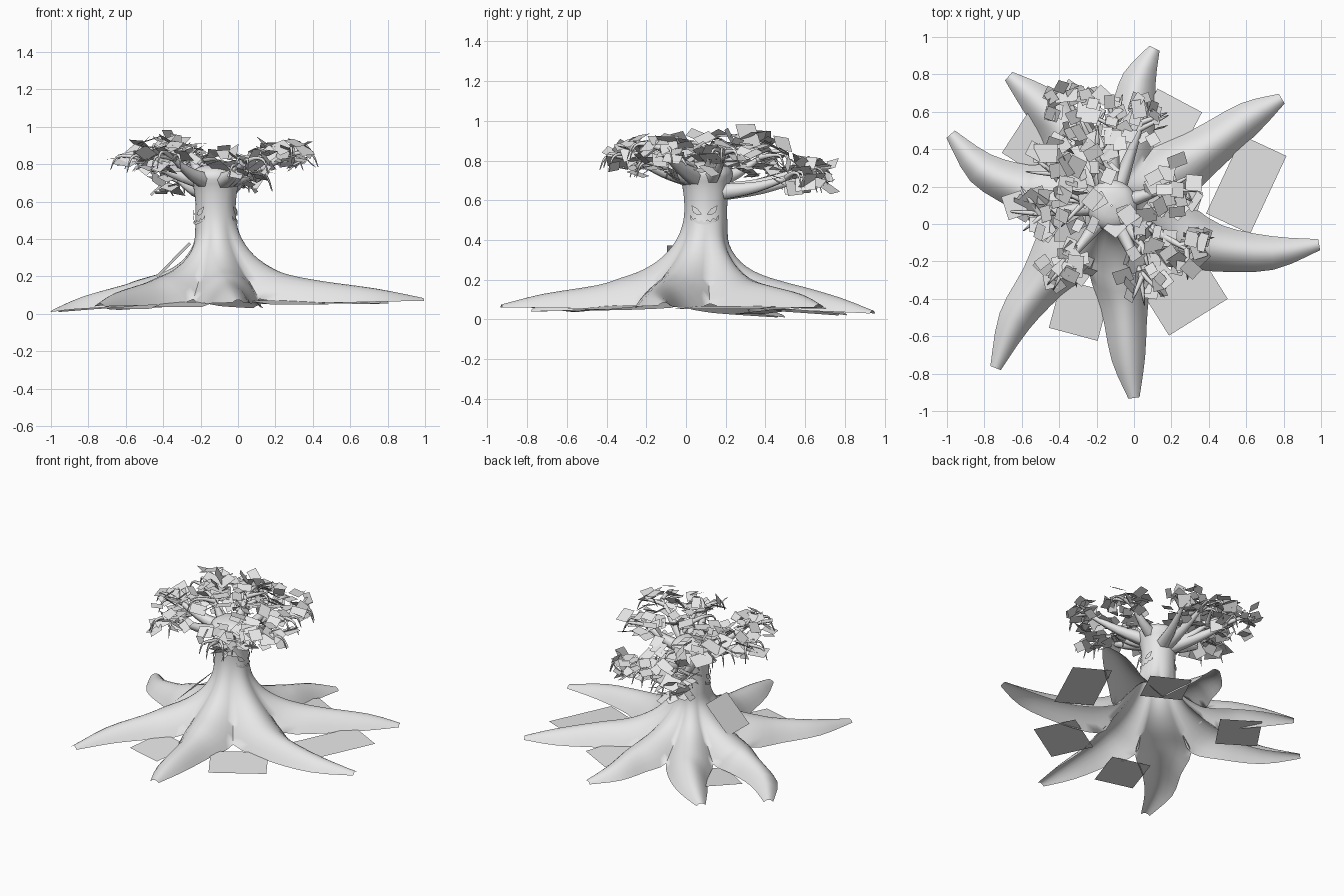
import bpy, bmesh, math, random
from mathutils import Vector, Euler

random.seed(7)
if "Cube" in bpy.data.objects:
    bpy.data.objects.remove(bpy.data.objects["Cube"])

grey = bpy.data.materials.new("pale_grey")
grey.use_nodes = True
grey.diffuse_color = (0.8, 0.8, 0.8, 1)
grey.node_tree.nodes["Principled BSDF"].inputs["Base Color"].default_value = (0.8, 0.8, 0.8, 1)

CENTRE = Vector((-0.12, 0.10, 0))


def add_object(name, data):
    data.materials.append(grey)
    ob = bpy.data.objects.new(name, data)
    bpy.context.collection.objects.link(ob)
    return ob


def from_bmesh(name, bm):
    me = bpy.data.meshes.new(name)
    bm.to_mesh(me)
    bm.free()
    return add_object(name, me)


def polar(angle, r, z):
    return CENTRE + Vector((r * math.cos(angle), r * math.sin(angle), z))


def smooth_path(pts, steps):
    """Catmull-Rom through the points."""
    out = []
    for i in range(len(pts) - 1):
        a, b = pts[max(i - 1, 0)], pts[i]
        c, d = pts[i + 1], pts[min(i + 2, len(pts) - 1)]
        for k in range(steps):
            t = k / steps
            out.append(b + (c - a) * (t / 2) + (a * 2 - b * 5 + c * 4 - d) * (t * t / 2)
                       + (b * 3 - a - c * 3 + d) * (t ** 3 / 2))
    return out + [pts[-1]]


# Trunk and roots: one open shell, lofted sector by sector; the flare is tighter at the back
STEM = [(.003, .80), (.09, .785), (.135, .74), (.118, .67), (.108, .58)]
VALLEY = [(.113, .48), (.14, .39), (.20, .295), (.29, .19), (.39, .08)]
VALLEY_TIGHT = [(.108, .47), (.115, .365), (.165, .27), (.27, .165), (.39, .07)]
RIDGE = [(.115, .49), (.15, .40), (.22, .315), (.32, .25), (.43, .21)]
RIDGE_TIGHT = [(.109, .48), (.118, .375), (.18, .285), (.28, .225), (.43, .18)]


def flare(angle, wide, tight):
    w = min(1, max(0, .5 + .7 * math.cos(angle - math.radians(130))))
    pts = STEM + [Vector(p).lerp(Vector(q), w) for p, q in zip(wide, tight)]
    return [polar(angle, r, z) for r, z in pts]


ROOTS = [  # base angle, outer path, tip height
    (-25, [(.45, -.13), (.74, -.155), (.99, -.11)], .07),
    (31, [(.40, .41), (.62, .57), (.79, .67)], .06),
    (77, [(0, .60), (.03, .78), (.11, .94)], .03),
    (122, [(-.40, .54), (-.53, .67), (-.67, .79)], .02),
    (168, [(-.61, .20), (-.82, .30), (-.98, .48)], .01),
    (227, [(-.49, -.31), (-.64, -.52), (-.74, -.77)], .04),
    (278, [(-.05, -.45), (-.03, -.72), (0, -.93)], .06),
]
angles = [math.radians(r[0]) for r in ROOTS]
COLS = 10
bm = bmesh.new()
for i, (deg, path, tip) in enumerate(ROOTS):
    a = angles[i]
    before = angles[i - 1] - (math.tau if i == 0 else 0)
    after = angles[(i + 1) % 7] + (math.tau if i == 6 else 0)
    left = flare((a + before) / 2, VALLEY, VALLEY_TIGHT)
    right = flare((a + after) / 2, VALLEY, VALLEY_TIGHT)
    mid = flare(a, RIDGE, RIDGE_TIGHT)
    flat = [mid[-1].xy] + [Vector(p) for p in path]
    for k in (1, 2, 3):
        d = (flat[min(k + 1, 3)] - flat[k - 1]).normalized()
        side = Vector((-d.y, d.x)) * (.125, .09, .03)[k - 1]
        base = .055 + (tip - .055) * k / 3
        left.append((flat[k] - side).to_3d() + Vector((0, 0, base)))
        right.append((flat[k] + side).to_3d() + Vector((0, 0, base)))
        mid.append(flat[k].to_3d() + Vector((0, 0, base + (.115, .07, .015)[k - 1])))
    rows = []
    for l, m, r in zip(*(smooth_path(p, 3) for p in (left, mid, right))):
        us = [2 * c / COLS - 1 for c in range(COLS + 1)]
        rows.append([bm.verts.new(l * (u * (u - 1) / 2) + m * (1 - u * u) + r * (u * (u + 1) / 2))
                     for u in us])
    for p, q in zip(rows, rows[1:]):
        for c in range(COLS):
            bm.faces.new((p[c], q[c], q[c + 1], p[c + 1]))
bmesh.ops.remove_doubles(bm, verts=bm.verts, dist=.0004)
for f in bm.faces:
    f.smooth = True
from_bmesh("trunk_and_roots", bm)

# Large square plates tucked between the roots: centre, size, turn, tilt
PLATES = [
    ((.17, .52, .07), (.27, .32), -28, (-.1, 0)),
    ((.60, .21, .06), (.26, .46), -25, (0, .05)),
    ((.27, -.38, .06), (.37, .28), 32, (.08, 0)),
    ((-.29, -.46, .05), (.27, .27), -15, (.1, 0)),
    ((-.52, .42, .04), (.27, .27), 57, (0, -.1)),
    ((-.345, .03, .288), (.25, .25), 0, (.06, -.79)),
]
bm = bmesh.new()


def add_quad(centre, size, euler):
    rot = Euler(euler).to_matrix()
    corners = ((-1, -1), (1, -1), (1, 1), (-1, 1))
    bm.faces.new([bm.verts.new(Vector(centre) + rot @ Vector((x * size[0] / 2, y * size[1] / 2, 0)))
                  for x, y in corners])


for centre, size, turn, tilt in PLATES:
    add_quad(centre, size, (*tilt, math.radians(turn)))
from_bmesh("ground_leaves", bm)

# Branches reaching from the trunk top to each leaf cluster: position, spread, leaf count
CLUSTERS = [
    ((-.33, .63, .72), .12, 20), ((-.10, .58, .76), .13, 22), ((.05, .56, .73), .11, 16),
    ((-.44, .28, .87), .14, 20), ((-.54, .05, .85), .11, 16), ((-.36, -.21, .84), .12, 22),
    ((.05, -.30, .83), .11, 18), ((.29, -.14, .87), .11, 20), ((.21, .20, .86), .13, 22),
    ((-.27, .12, .87), .13, 16), ((.02, .03, .79), .12, 18), ((-.20, .38, .82), .13, 16),
    ((.07, -.15, .80), .10, 14), ((-.24, .46, .73), .13, 12),
]


def tubes(name, paths, thickness):
    cu = bpy.data.curves.new(name, "CURVE")
    cu.dimensions = "3D"
    cu.bevel_depth = thickness
    cu.bevel_resolution = 1
    cu.use_fill_caps = True
    for pts in paths:
        pts = smooth_path([Vector(p) for p in pts], 4)
        sp = cu.splines.new("POLY")
        sp.use_smooth = True
        sp.points.add(len(pts) - 1)
        for n, p in enumerate(pts):
            sp.points[n].co = (*p, 1)
            sp.points[n].radius = 1 - .88 * n / (len(pts) - 1)
    add_object(name, cu)


limbs, twigs = [], []
for pos, spread, count in CLUSTERS:
    end = Vector(pos)
    out = (end - CENTRE).to_2d().to_3d()
    start = CENTRE + out.normalized() * .04 + Vector((0, 0, .70 if end.z > .78 else .64))
    bend = start.lerp(end, .5) - Vector((0, 0, .02))
    limbs.append((start, bend, end))
    heading = math.atan2(out.y, out.x)
    for k in range(3):
        t = heading + random.uniform(-1.2, 1.2)
        d = Vector((math.cos(t), math.sin(t), 0)) * random.uniform(.8, 1.15)
        lift = Vector((0, 0, random.uniform(.01, .03)))
        root = bend.lerp(end, random.uniform(.6, 1))
        twigs.append((root, root + d * .08 + lift, root + d * .14 + lift * .5,
                      root + d * .17 - Vector((0, 0, .06))))
tubes("branches", limbs, .055)
tubes("twigs", twigs, .016)

# Loose square leaves around every cluster
bm = bmesh.new()
for pos, spread, count in CLUSTERS:
    for k in range(count):
        t, r = random.uniform(0, math.tau), spread * math.sqrt(random.random()) * 1.1
        offset = Vector((r * math.cos(t), r * math.sin(t), random.uniform(-.075, .065)))
        s = random.uniform(.05, .09) * (1.3 if pos[0] < -.4 else 1)
        add_quad(Vector(pos) + offset, (s, s * random.uniform(1, 1.4)),
                 (random.gauss(0, .45), random.gauss(0, .45), random.uniform(0, math.tau)))
from_bmesh("leaves", bm)

# Carved grinning faces: thin plates wrapped on the trunk
EYE = [(-.07, .575), (-.035, .558), (-.012, .53), (-.035, .525), (-.06, .54)]
GRIN = [(-.075 + .015 * k, .49 + 4.5 * (-.075 + .015 * k) ** 2) for k in range(11)]


def carve(name, heading):
    global bm
    bm = bmesh.new()

    def wrap(s, z, r=.1185):
        return polar(heading + s / r, r, z)

    for sign in (1, -1):
        bm.faces.new([bm.verts.new(wrap(sign * s, z)) for s, z in EYE[::sign]])
    for n, ((s0, z0), (s1, z1)) in enumerate(zip(GRIN, GRIN[1:])):
        h0, h1 = (.006, .02) if n % 2 else (.02, .006)
        bm.faces.new([bm.verts.new(wrap(s, z)) for s, z in
                      ((s0, z0 - .012), (s1, z1 - .012), (s1, z1 + h1 - .008), (s0, z0 + h0 - .008))])
    bmesh.ops.recalc_face_normals(bm, faces=bm.faces)
    from_bmesh(name, bm)


carve("left_carved_face", math.radians(-4))
carve("right_carved_face", math.radians(205))
